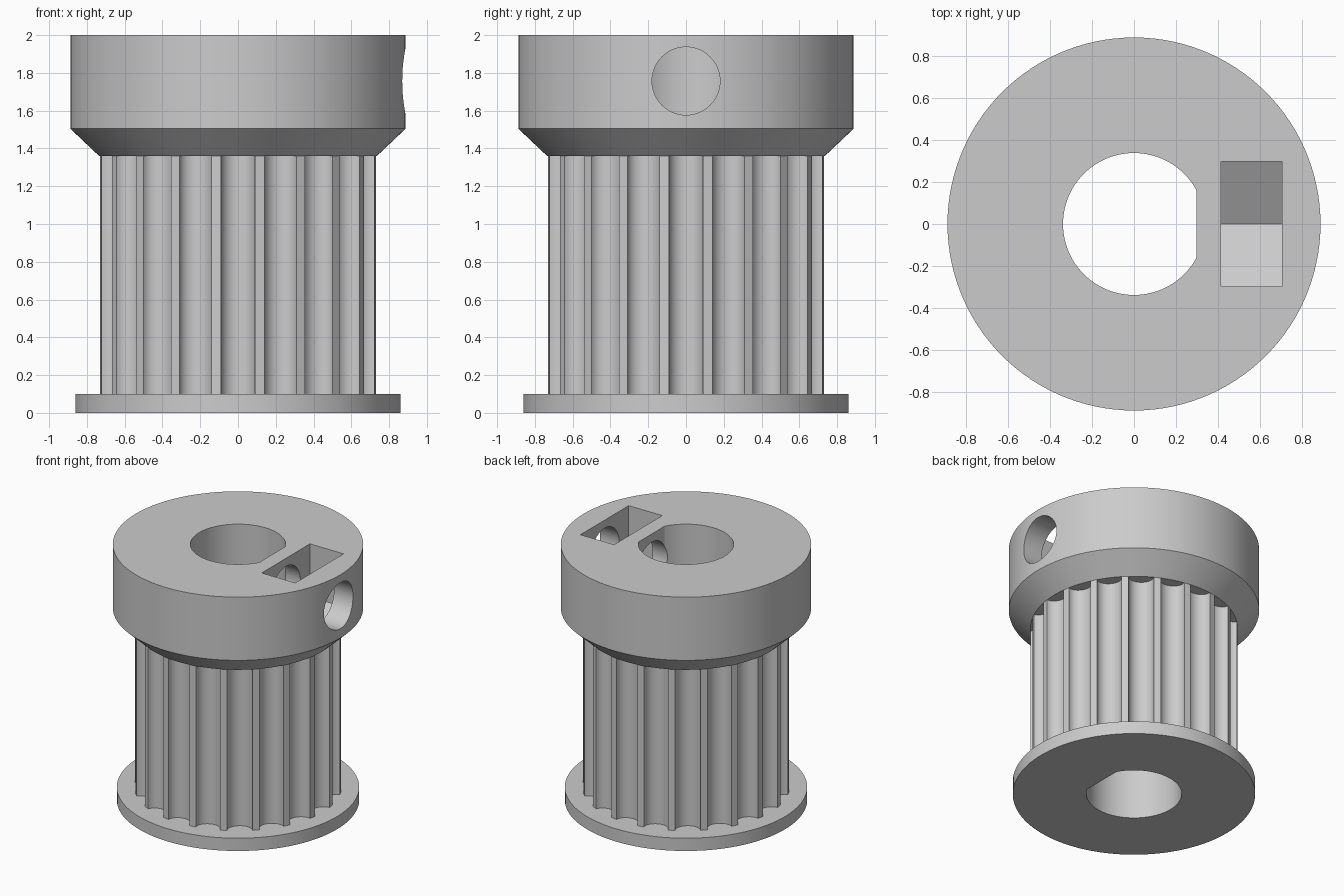
import bpy
import bmesh
from math import sin, cos, pi, sqrt, asin, radians

old = bpy.data.objects.get("Cube")
if old:
    bpy.data.objects.remove(old, do_unlink=True)

grey = bpy.data.materials.new("plain_grey")
grey.use_nodes = True
GREY = (0.6, 0.6, 0.6, 1)
grey.diffuse_color = GREY
grey.node_tree.nodes["Principled BSDF"].inputs["Base Color"].default_value = GREY

TEETH = 20
BARREL_R = 0.735
BORE_R, BORE_FLAT = 0.338, 0.298
SCREW_Z = 1.757


def circle(r, n=120):
    return [(r * cos(2 * pi * i / n), r * sin(2 * pi * i / n)) for i in range(n)]


def loft(name, sections, along_x=False):
    """Closed solid through (outline, height) sections, standing on z or lying on x."""
    bm = bmesh.new()
    rings = []
    for outline, h in sections:
        rings.append([bm.verts.new((h, u, v) if along_x else (u, v, h)) for u, v in outline])
    n = len(rings[0])
    for a, b in zip(rings, rings[1:]):
        for i in range(n):
            j = (i + 1) % n
            bm.faces.new((a[i], a[j], b[j], b[i]))
    bm.faces.new(rings[0][::-1])
    bm.faces.new(rings[-1])
    bmesh.ops.recalc_face_normals(bm, faces=bm.faces)
    mesh = bpy.data.meshes.new(name)
    bm.to_mesh(mesh)
    bm.free()
    mesh.materials.append(grey)
    ob = bpy.data.objects.new(name, mesh)
    bpy.context.collection.objects.link(ob)
    return ob


def cut(ob, cutters):
    """Subtract the cutters and bake the result."""
    for c in cutters:
        mod = ob.modifiers.new("cut", 'BOOLEAN')
        mod.operation = 'DIFFERENCE'
        mod.solver = 'EXACT'
        mod.object = c
    dg = bpy.context.evaluated_depsgraph_get()
    mesh = bpy.data.meshes.new_from_object(ob.evaluated_get(dg))
    ob.modifiers.clear()
    ob.data = mesh


# Toothed outline: rounded grooves separated by narrow lands
def toothed_outline(half_width=0.09, depth=0.08, steps=14):
    pts = []
    mouth = sqrt(BARREL_R ** 2 - half_width ** 2)
    for k in range(TEETH):
        a = 2 * pi * k / TEETH
        for s in range(steps + 1):
            p = pi * s / steps
            t, r = -half_width * cos(p), mouth - depth * sin(p)
            pts.append((r * cos(a) - t * sin(a), r * sin(a) + t * cos(a)))
    return pts


# Main solids
flange = loft("base_flange", [(circle(0.86), 0), (circle(0.86), 0.1)])
teeth = toothed_outline()
barrel = loft("toothed_barrel", [(teeth, 0.1), (teeth, 1.36)])
collar = loft("hub_collar", [(circle(BARREL_R), 1.36), (circle(0.888), 1.505),
                             (circle(0.888), 2)])

# D-shaped shaft bore
start = asin(sqrt(BORE_R ** 2 - BORE_FLAT ** 2) / BORE_R)
arc = [start + (2 * pi - 2 * start) * i / 80 for i in range(81)]
d_shape = [(BORE_R * cos(a), BORE_R * sin(a)) for a in arc]
bore = loft("bore_cutter", [(d_shape, -0.2), (d_shape, 2.2)])

# Nut slot with a pointed floor, open at the top
w = 0.298
corner = w / sqrt(3)
slot = [(0, SCREW_Z - 2 * corner), (w, SCREW_Z - corner), (w, 2.2),
        (-w, 2.2), (-w, SCREW_Z - corner)]
nut_slot = loft("nut_slot_cutter", [(slot, 0.414), (slot, 0.705)], along_x=True)

# Set screw hole from the collar side into the bore
ring = [(u, v + SCREW_Z) for u, v in circle(0.18, 48)]
screw_hole = loft("screw_hole_cutter", [(ring, 0.05), (ring, 1.1)], along_x=True)

cut(flange, [bore])
cut(barrel, [bore])
cut(collar, [bore, nut_slot, screw_hole])

for c in (bore, nut_slot, screw_hole):
    bpy.data.objects.remove(c, do_unlink=True)

# Smooth curved walls, crisp edges
bpy.ops.object.select_all(action='DESELECT')
for ob in (flange, barrel, collar):
    ob.select_set(True)
bpy.context.view_layer.objects.active = collar
bpy.ops.object.shade_smooth_by_angle(angle=radians(30))
